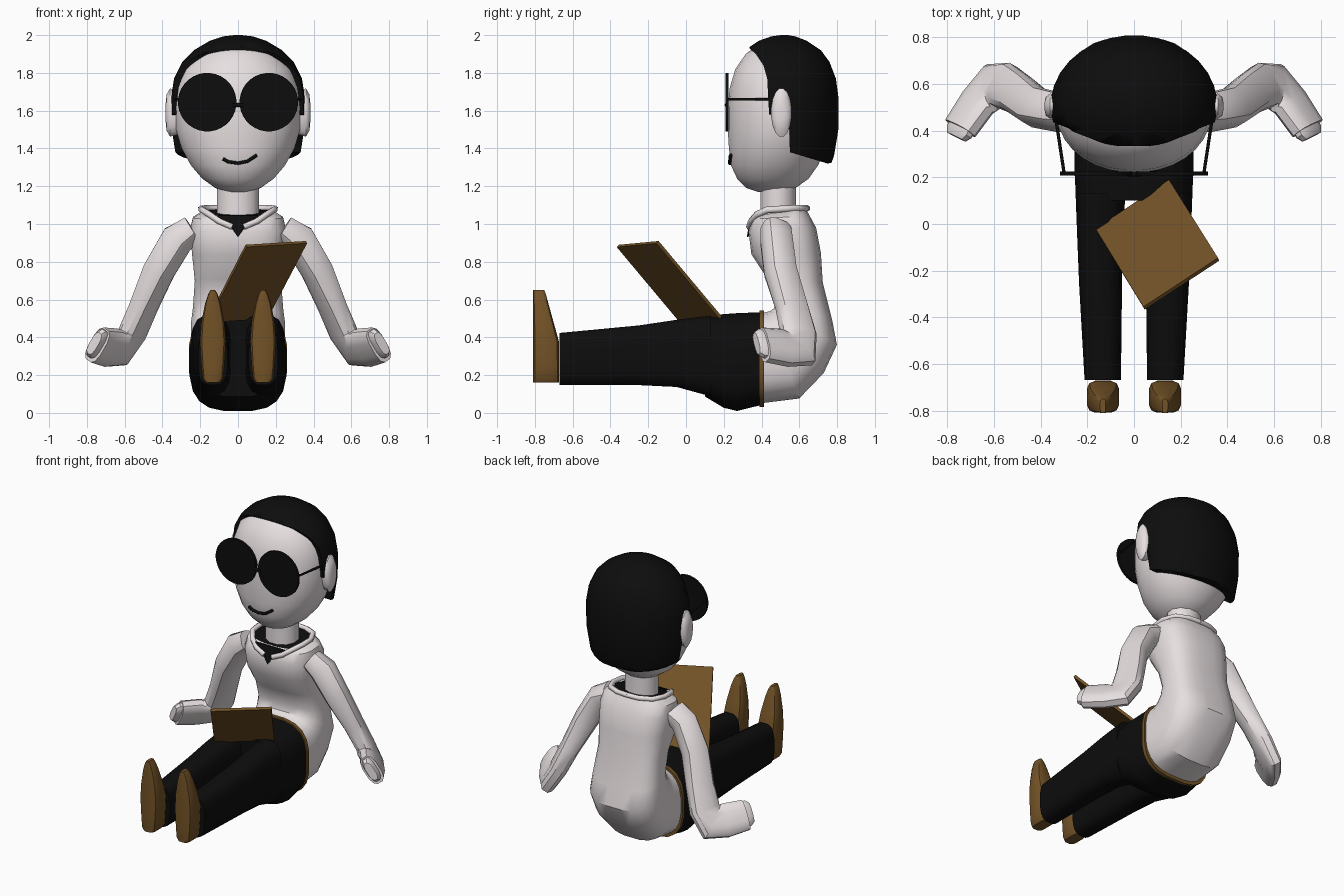
import bpy, bmesh, math
from mathutils import Vector as V


def material(name, rgb):
    m = bpy.data.materials.new(name)
    m.diffuse_color = (*rgb, 1)
    return m


WHITE = material("pale white", (0.80, 0.74, 0.75))
BLACK = material("near black", (0.004, 0.004, 0.004))
BROWN = material("leather brown", (0.17, 0.085, 0.02))


def finish(name, bm, mats, angle=35):
    bmesh.ops.recalc_face_normals(bm, faces=bm.faces)
    me = bpy.data.meshes.new(name)
    bm.to_mesh(me)
    bm.free()
    ob = bpy.data.objects.new(name, me)
    bpy.context.collection.objects.link(ob)
    for m in mats:
        me.materials.append(m)
    bpy.ops.object.select_all(action='DESELECT')
    ob.select_set(True)
    bpy.context.view_layer.objects.active = ob
    bpy.ops.object.shade_smooth_by_angle(angle=math.radians(angle))
    return ob


def loft(name, rings, mats, n=16, power=2.0, angle=35, cap_mat=0):
    """Skin superellipse rings (centre, axis a, axis b); last cap may differ in colour."""
    bm = bmesh.new()
    loops = []
    for c, a, b in rings:
        loop = []
        for i in range(n):
            t = 2 * math.pi * (i + 0.5) / n
            ct, st = math.cos(t), math.sin(t)
            p = V(c) + V(a) * math.copysign(abs(ct) ** (2 / power), ct) \
                + V(b) * math.copysign(abs(st) ** (2 / power), st)
            loop.append(bm.verts.new(p))
        loops.append(loop)
    for r, s in zip(loops, loops[1:]):
        for i in range(n):
            j = (i + 1) % n
            bm.faces.new((r[i], r[j], s[j], s[i]))
    bm.faces.new(loops[0])
    bm.faces.new(loops[-1]).material_index = cap_mat
    return finish(name, bm, mats, angle)


def prism(name, pts, offset, mats):
    """Flat outline pushed along an offset vector."""
    bm = bmesh.new()
    f = bm.faces.new([bm.verts.new(p) for p in pts])
    g = bmesh.ops.extrude_face_region(bm, geom=[f])
    bmesh.ops.translate(bm, vec=offset, verts=[v for v in g['geom'] if isinstance(v, bmesh.types.BMVert)])
    return finish(name, bm, mats)


def tube(name, pts, radius, mat):
    cu = bpy.data.curves.new(name, 'CURVE')
    cu.dimensions = '3D'
    cu.bevel_depth = radius
    cu.bevel_resolution = 1
    cu.use_fill_caps = True
    sp = cu.splines.new('POLY')
    sp.points.add(len(pts) - 1)
    for q, p in zip(sp.points, pts):
        q.co = (*p, 1)
    cu.materials.append(mat)
    ob = bpy.data.objects.new(name, cu)
    bpy.context.collection.objects.link(ob)


def upright(rows):
    """Rows of (z, half width, front y, back y)."""
    return [((0, (f + b) / 2, z), (h, 0, 0), (0, (b - f) / 2, 0)) for z, h, f, b in rows]


def lengthwise(rows):
    """Rows of (y, x min, x max, z min, z max)."""
    return [(((l + r) / 2, y, (d + u) / 2), ((r - l) / 2, 0, 0), (0, 0, (u - d) / 2))
            for y, l, r, d, u in rows]


# Head and neck
loft("head", upright([(1.17, 0.05, 0.38, 0.52), (1.19, 0.12, 0.32, 0.58), (1.24, 0.19, 0.27, 0.65),
                      (1.31, 0.25, 0.237, 0.70), (1.4, 0.30, 0.226, 0.74), (1.5, 0.33, 0.22, 0.77),
                      (1.62, 0.336, 0.22, 0.78), (1.72, 0.325, 0.23, 0.77), (1.82, 0.29, 0.26, 0.74),
                      (1.9, 0.22, 0.315, 0.69), (1.94, 0.14, 0.37, 0.62)]), [WHITE], n=32, power=2.1, angle=60)
loft("neck", upright([(1.02, 0.115, 0.39, 0.585), (1.21, 0.115, 0.39, 0.585)]), [WHITE], n=12)

# Hair: a cap trimmed to the hairline
hair = loft("hair", upright([(1.28, 0.31, 0.25, 0.755), (1.36, 0.335, 0.22, 0.785), (1.5, 0.355, 0.205, 0.808),
                             (1.66, 0.358, 0.205, 0.81), (1.77, 0.34, 0.215, 0.795), (1.86, 0.295, 0.26, 0.76),
                             (1.92, 0.235, 0.31, 0.715), (1.97, 0.15, 0.385, 0.64), (1.993, 0.08, 0.45, 0.58),
                             (2.0, 0.02, 0.5, 0.54)]), [BLACK], n=32, angle=60)
line = [(0.335, 1.93), (0.37, 1.90), (0.41, 1.84), (0.43, 1.77), (0.44, 1.58), (0.545, 1.56), (0.55, 1.38),
        (0.75, 1.32), (0.95, 1.36), (0.95, 2.1), (0.335, 2.1)]
cutter = prism("hairline_cutter", [(-0.5, y, z) for y, z in line], (1, 0, 0), [BLACK])
cutter.hide_render = True
cutter.hide_viewport = True
trim = hair.modifiers.new("trim", 'BOOLEAN')
trim.operation = 'INTERSECT'
trim.solver = 'EXACT'
trim.object = cutter

for s, side in ((1, "right"), (-1, "left")):
    # Ears
    loft(f"ear_{side}", [((s * x, 0.505, 1.59), (0, r * 0.055, 0), (0, 0, r * 0.13))
                         for x, r in ((0.31, 0.9), (0.36, 1), (0.378, 0.75), (0.384, 0.3))], [WHITE], n=16, angle=50)
    # Sunglasses lenses
    loft(f"lens_{side}", [((s * 0.163, y, 1.645), (0.155, 0, 0), (0, 0, 0.155)) for y in (0.208, 0.226)],
         [BLACK], n=32)
    # Temple stubs running back from the lenses
    tube(f"glasses_arm_{side}", [(s * 0.30, 0.22, 1.66), (s * 0.335, 0.45, 1.66)], 0.007, BLACK)
tube("glasses_bridge", [(-0.03, 0.215, 1.63), (0.03, 0.215, 1.63)], 0.012, BLACK)

# Smile
tube("mouth", [(x, 0.228 + 0.9 * x * x + (1.36 - z) * 0.1, z) for x, z in
               ((-0.08, 1.345), (-0.05, 1.329), (0, 1.322), (0.05, 1.332), (0.1, 1.365))], 0.01, BLACK)

# Torso: bends from the waistband up to the collar, dark undershirt on the top cap
spine = [(0.25, 0.40, 0.53, 0.40, 0.05), (0.25, 0.425, 0.535, 0.60, 0.075), (0.25, 0.445, 0.54, 0.73, 0.21),
         (0.25, 0.465, 0.555, 0.80, 0.36), (0.24, 0.475, 0.60, 0.775, 0.49), (0.23, 0.43, 0.71, 0.725, 0.69),
         (0.245, 0.345, 0.84, 0.715, 0.85), (0.255, 0.33, 0.96, 0.69, 0.98), (0.24, 0.35, 1.025, 0.655, 1.045),
         (0.195, 0.37, 1.045, 0.635, 1.08)]
loft("torso", [((0, (fy + by) / 2, (fz + bz) / 2), (h, 0, 0), (0, (by - fy) / 2, (bz - fz) / 2))
               for h, fy, fz, by, bz in spine], [WHITE, BLACK], n=24, power=2.8, cap_mat=1)

# Undershirt showing in the V neck
vee = [(-0.12, 1.045), (0.12, 1.045), (0.10, 1.0), (0.04, 0.985), (0, 0.93), (-0.04, 0.985), (-0.10, 1.0)]
prism("undershirt", [(x, 0.322 + max(0, z - 0.96) * 0.36, z) for x, z in vee], (0, 0.009, 0), [BLACK])

# Shirt collar
half = [(0.03, 0.335, 0.985), (0.10, 0.345, 1.015), (0.15, 0.375, 1.05), (0.19, 0.43, 1.075),
        (0.195, 0.52, 1.08), (0.16, 0.60, 1.083), (0.08, 0.635, 1.083)]
for s, side in ((1, "right"), (-1, "left")):
    tube(f"collar_{side}", [(s * x, y, z) for x, y, z in half] + [(0, 0.64, 1.083)], 0.018, WHITE)

# Arms: shoulder, elbow, forearm, then the hand
sleeve = [((0.24, 0.475, 0.97), 0.07, 0.08), ((0.32, 0.478, 0.92), 0.085, 0.08),
          ((0.42, 0.50, 0.75), 0.078, 0.085), ((0.50, 0.56, 0.56), 0.062, 0.09),
          ((0.56, 0.595, 0.42), 0.058, 0.10), ((0.61, 0.585, 0.345), 0.055, 0.125),
          ((0.67, 0.52, 0.345), 0.052, 0.11), ((0.745, 0.41, 0.36), 0.05, 0.10)]
hand = [((0.73, 0.43, 0.365), 0.036, 0.085), ((0.75, 0.395, 0.367), 0.036, 0.085),
        ((0.762, 0.373, 0.368), 0.026, 0.065)]


def limb(name, path, s):
    hinge = V((0.72, 0.43, 0.53))
    rings = []
    for i, (c, ra, rb) in enumerate(path):
        t = (V(path[min(i + 1, len(path) - 1)][0]) - V(path[max(i - 1, 0)][0])).normalized()
        a = (hinge - t * hinge.dot(t)).normalized()
        b = t.cross(a)
        flip = lambda v: V((s * v[0], v[1], v[2]))
        rings.append((flip(c), flip(a * ra), flip(b * rb)))
    loft(name, rings, [WHITE], n=12, power=2.8)


# Legs and shoes
leg = [(0.13, 0.035, 0.252, 0.085, 0.518), (-0.05, 0.048, 0.245, 0.135, 0.495),
       (-0.25, 0.05, 0.237, 0.145, 0.465), (-0.67, 0.055, 0.213, 0.145, 0.425)]
# (z, half width, back y) up the sole, which faces forward
shoe = [(0.16, 0.04, -0.67), (0.18, 0.055, -0.67), (0.25, 0.062, -0.67), (0.38, 0.07, -0.672),
        (0.48, 0.062, -0.70), (0.58, 0.042, -0.728), (0.63, 0.025, -0.742), (0.65, 0.012, -0.75)]
for s, side in ((1, "right"), (-1, "left")):
    limb(f"arm_{side}", sleeve, s)
    limb(f"hand_{side}", hand, s)
    loft(f"trouser_leg_{side}", [((s * c[0], c[1], c[2]), a, b) for c, a, b in lengthwise(leg)],
         [BLACK], n=16, power=3)
    loft(f"shoe_{side}", [((s * 0.133, (-0.81 + b) / 2, z), (h, 0, 0), (0, (b + 0.81) / 2, 0))
                          for z, h, b in shoe], [BROWN], n=12, power=4)

# Seat of the trousers and the belt
loft("trouser_seat", lengthwise([(0.40, -0.255, 0.255, 0.04, 0.535), (0.27, -0.258, 0.258, 0.008, 0.53),
                                 (0.2, -0.256, 0.256, 0.025, 0.525), (0.1, -0.25, 0.25, 0.085, 0.515)]),
     [BLACK], n=20, power=3)
loft("belt", lengthwise([(y, -0.262, 0.262, 0.03, 0.545) for y in (0.388, 0.412)]), [BROWN], n=20, power=2.9)

# Tilted board resting on the lap
prism("lap_board", [(-0.165, -0.02, 0.49), (0.15, 0.19, 0.51), (0.36, -0.145, 0.91), (0.04, -0.355, 0.89)],
      (0.006, -0.012, -0.012), [BROWN])
